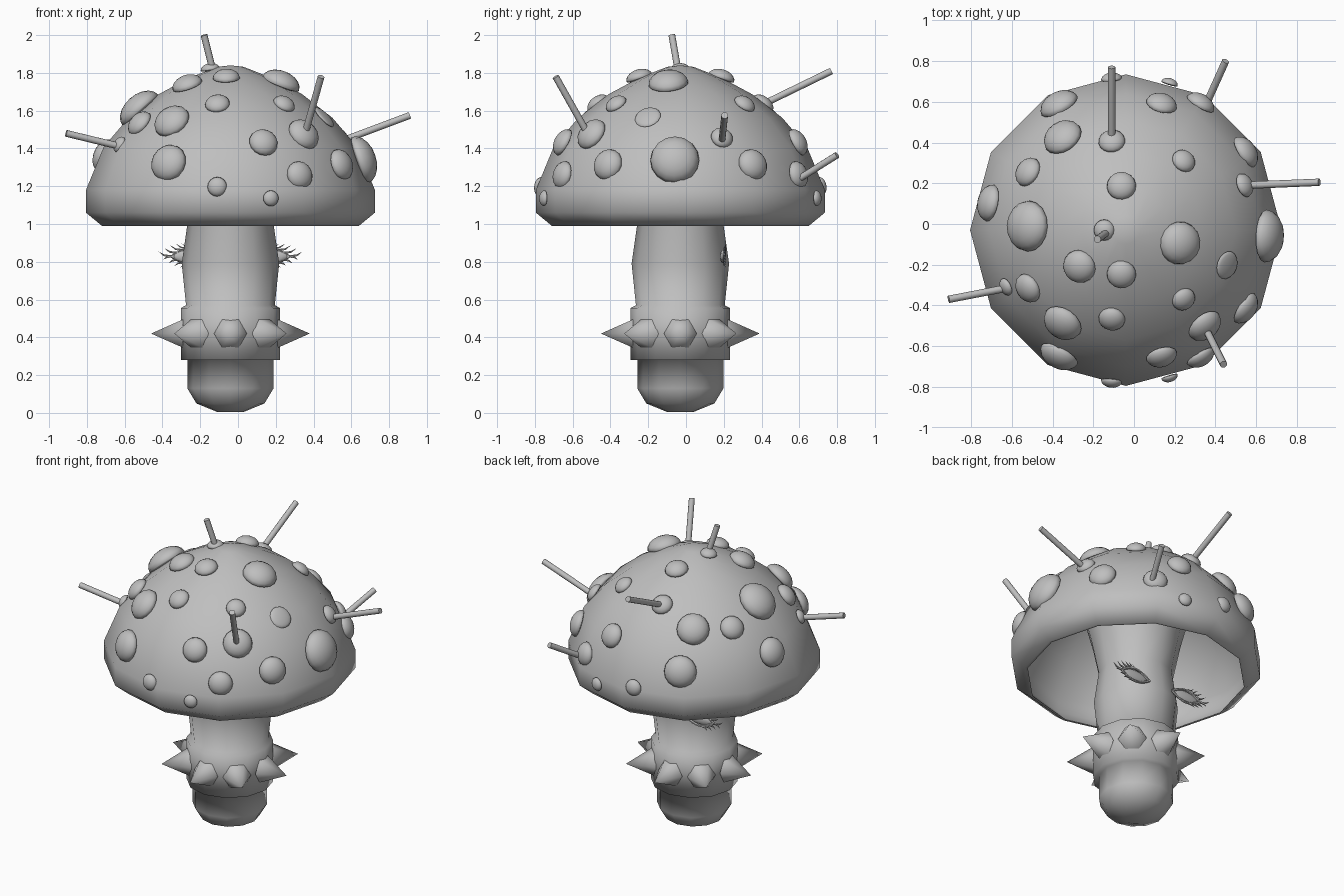
import bpy, bmesh, math
from mathutils import Vector, Matrix

cube = bpy.data.objects.get("Cube")
if cube:
    bpy.data.objects.remove(cube)

CX, CY = -0.04, -0.03          # axis of the mushroom
AXIS = Vector((CX, CY, 0))

grey = bpy.data.materials.new("plain_grey")
grey.use_nodes = True
grey.diffuse_color = (0.52, 0.52, 0.52, 1)
grey.node_tree.nodes["Principled BSDF"].inputs["Base Color"].default_value = (0.52, 0.52, 0.52, 1)


def finish(name, bm, angle=50):
    """Turn a bmesh into a named, shaded object."""
    bmesh.ops.recalc_face_normals(bm, faces=bm.faces)
    mesh = bpy.data.meshes.new(name)
    bm.to_mesh(mesh)
    bm.free()
    obj = bpy.data.objects.new(name, mesh)
    bpy.context.collection.objects.link(obj)
    mesh.materials.append(grey)
    bpy.ops.object.select_all(action="DESELECT")
    obj.select_set(True)
    bpy.context.view_layer.objects.active = obj
    bpy.ops.object.shade_smooth_by_angle(angle=math.radians(angle))
    return obj


def lathe(name, profile, angle=50, steps=12):
    """Spin (radius, height) points around the mushroom axis."""
    bm = bmesh.new()
    verts = [bm.verts.new((CX + r, CY, z)) for r, z in profile]
    edges = [bm.edges.new(pair) for pair in zip(verts, verts[1:])]
    bmesh.ops.spin(bm, geom=verts + edges, cent=AXIS, axis=(0, 0, 1),
                   angle=math.tau, steps=steps)
    bmesh.ops.remove_doubles(bm, verts=bm.verts, dist=0.0005)
    return finish(name, bm, angle)


def rod(bm, start, end, r1, r2, sides):
    """Cone or cylinder between two points."""
    start, end = Vector(start), Vector(end)
    d = end - start
    place = Matrix.Translation((start + end) / 2) @ d.to_track_quat("Z", "Y").to_matrix().to_4x4()
    bmesh.ops.create_cone(bm, cap_ends=True, segments=sides, radius1=r1,
                          radius2=r2, depth=d.length, matrix=place)


# Cap: hollow dome with a thin rolled rim
outer = [(0, 1.84), (0.07, 1.832), (0.22, 1.773), (0.38, 1.687), (0.54, 1.562),
         (0.67, 1.41), (0.765, 1.18), (0.765, 1.06), (0.68, 0.99)]
inner = [(0.665, 0.99), (0.73, 1.07), (0.73, 1.17), (0.635, 1.385), (0.51, 1.53),
         (0.36, 1.65), (0, 1.78)]
lathe("cap", outer + inner, 60)

# Stem with a built-in collar, flaring out under the cap
lathe("stem", [(0, 0.005), (0.07, 0.005), (0.18, 0.05), (0.228, 0.13), (0.228, 0.28),
               (0.263, 0.28), (0.263, 0.555), (0.235, 0.57), (0.258, 0.79),
               (0.228, 1), (0.275, 1.23), (0.32, 1.4), (0.34, 1.66)], 120)

# Collar spikes
bm = bmesh.new()
for i in range(8):
    spin = Matrix.Rotation(i * math.tau / 8, 4, "Z")
    lean = Matrix.Rotation(math.pi / 2, 4, "Y")
    turn = Matrix.Rotation(math.pi / 6, 4, "Z") @ Matrix.Rotation(math.pi / 2, 4, "Z")
    place = Matrix.Translation((CX, CY, 0.42)) @ spin @ Matrix.Translation((0.335, 0, 0))
    bmesh.ops.create_cone(bm, cap_ends=True, segments=6, radius1=0.087, radius2=0,
                          depth=0.17, matrix=place @ lean @ turn)
finish("collar_spikes", bm, 65)


# Warts: domes lying on the cap, with a shallow underside
def cap_radius(z):
    for (r1, z1), (r2, z2) in zip(outer, outer[1:]):
        if z2 <= z <= z1:
            return r1 + (r2 - r1) * (z1 - z) / (z1 - z2)


def wart(bm, dx, dy, z, r, flat=0.66):
    side = Vector((dx, dy, 0)).normalized()
    spot = AXIS + side * cap_radius(z) * 0.98 + Vector((0, 0, z))
    normal = side * cap_radius(z) / 0.585 + Vector((0, 0, (z - 1.12) / 0.52))
    place = Matrix.Translation(spot) @ normal.to_track_quat("Z", "Y").to_matrix().to_4x4()
    ball = bmesh.ops.create_uvsphere(bm, u_segments=16, v_segments=10, radius=r)
    for v in ball["verts"]:
        v.co.z *= flat if v.co.z > 0 else 0.15
        v.co = place @ v.co


paired = [(-.02, .2, 1.772, .072), (.28, .335, 1.632, .06), (.17, .6, 1.43, .077),
          (-.07, .445, 1.633, .066), (-.3, .44, 1.54, .1), (-.48, .285, 1.53, .075),
          (-.325, .61, 1.322, .1), (-.07, .74, 1.197, .052), (.21, .705, 1.136, .042),
          (.36, .61, 1.258, .075), (.58, .38, 1.313, .085)]
single = [(-.49, .02, 1.603, .125), (.25, -.06, 1.742, .106), (-.23, -.18, 1.733, .083),
          (-.09, 0, 1.817, .052), (-.65, .13, 1.36, .092), (.58, .22, 1.455, .06),
          (.7, -.03, 1.338, .13), (.38, -.46, 1.472, .09), (-.59, -.28, 1.42, .045)]
bm = bmesh.new()
for dx, dy, z, r in paired:
    wart(bm, dx, dy, z, r)
    wart(bm, dx, -dy, z, r)
for spec in single:
    wart(bm, *spec)
wart(bm, 0.49, -0.17, 1.565, 0.07, 0.25)
finish("cap_warts", bm, 60)

# Pins stuck in the cap
pins = [((-.13, -.04, 1.8), (-.18, -.075, 2)), ((.35, -.51, 1.46), (.44, -.69, 1.78)),
        ((.55, .19, 1.44), (.91, .205, 1.575)), ((-.6, -.31, 1.405), (-.91, -.37, 1.48)),
        ((.36, .6, 1.24), (.45, .8, 1.365)), ((-.11, .4, 1.63), (-.11, .77, 1.81))]
bm = bmesh.new()
for start, end in pins:
    rod(bm, start, end, 0.018, 0.018, 12)
finish("cap_pins", bm)


# Eyes on the back of the stem: almond lids, ball and lashes
def lid_point(t, side, lid):
    """Point on the upper (+1) or lower (-1) lid, t from inner to outer corner."""
    return Vector((CX + side * (0.09 + 0.22 * t), CY + 0.235,
                   0.828 + lid * 0.042 * math.sin(math.pi * t)))


for side, label in ((1, "left"), (-1, "right")):
    bm = bmesh.new()
    bmesh.ops.create_uvsphere(
        bm, u_segments=16, v_segments=10, radius=1,
        matrix=Matrix.Translation((CX + side * 0.2, CY + 0.226, 0.828))
        @ Matrix.Diagonal((0.1, 0.016, 0.036, 1)))
    finish(label + "_eyeball", bm, 60)

    bm = bmesh.new()
    for lid in (1, -1):
        for i in range(10):
            rod(bm, lid_point(i / 10, side, lid), lid_point((i + 1) / 10, side, lid),
                0.008, 0.008, 6)
    finish(label + "_eyelids", bm)

    bm = bmesh.new()
    for lid, count, length in ((1, 6, 0.06), (-1, 4, 0.04)):
        for i in range(count):
            t = 1 - i * 0.14
            root = lid_point(t, side, lid)
            bend = root + Vector((side * length * 0.7, 0.002, lid * length * 0.1))
            tip = bend + Vector((side * length * 0.5, 0.004, lid * length * 0.35))
            rod(bm, root, bend, 0.007, 0.005, 5)
            rod(bm, bend, tip, 0.005, 0, 5)
    finish(label + "_eyelashes", bm)
